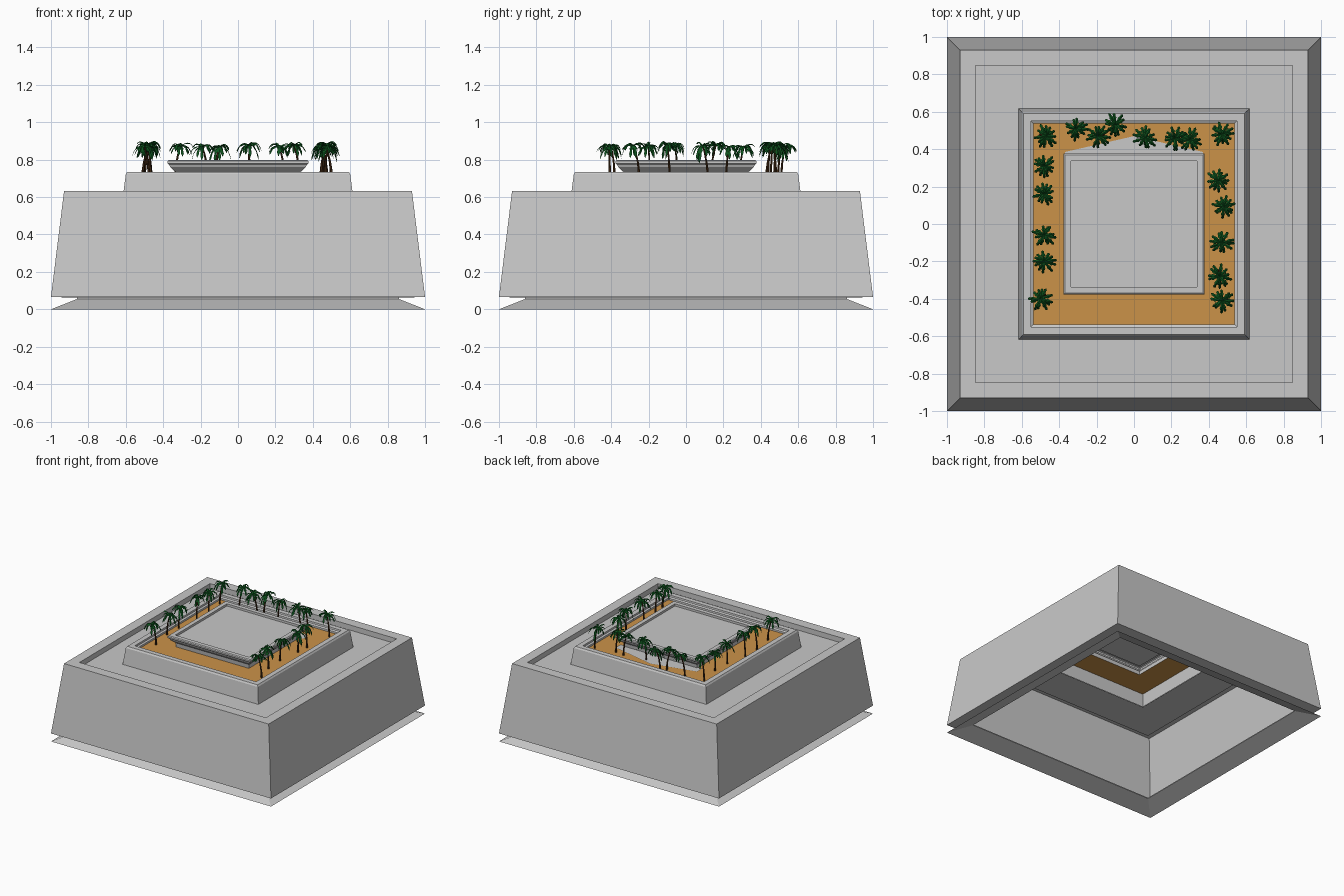
import bpy, bmesh, math, random
from mathutils import Vector

random.seed(4)
if "Cube" in bpy.data.objects:
    bpy.data.objects.remove(bpy.data.objects["Cube"])


def material(name, rgb):
    m = bpy.data.materials.new(name)
    m.use_nodes = True
    m.diffuse_color = (*rgb, 1)
    bsdf = m.node_tree.nodes["Principled BSDF"]
    bsdf.inputs["Base Color"].default_value = (*rgb, 1)
    bsdf.inputs["Roughness"].default_value = 0.9
    return m


STONE = material("pale_stone", (0.58, 0.58, 0.58))
SAND = material("sandy_soil", (0.6, 0.29, 0.066))
BARK = material("brown_bark", (0.06, 0.025, 0.008))
LEAF = material("palm_green", (0.004, 0.085, 0.012))


def finish(name, bm, *mats):
    me = bpy.data.meshes.new(name)
    bm.to_mesh(me)
    bm.free()
    ob = bpy.data.objects.new(name, me)
    for m in mats:
        me.materials.append(m)
    bpy.context.collection.objects.link(ob)
    return ob


def square_sweep(name, profile, mat, cap=False):
    """Sweep (half width, height) points round a square."""
    bm = bmesh.new()
    corners = [(-1, -1), (1, -1), (1, 1), (-1, 1)]
    rings = [[bm.verts.new((x * r, y * r, z)) for x, y in corners] for r, z in profile]
    for a, b in zip(rings, rings[1:]):
        for i in range(4):
            j = (i + 1) % 4
            bm.faces.new((a[i], a[j], b[j], b[i]))
    if cap:
        bm.faces.new(rings[-1])
    return finish(name, bm, mat)


# Hollow sloping block with flared foot and sunken roof terrace
FLOOR = 0.59
square_sweep("block_shell", [(1, 0), (0.86, 0.055), (0.86, 0.062), (1, 0.066),
                             (0.93, 0.632), (0.848, 0.632), (0.848, FLOOR),
                             (0.54, FLOOR)], STONE)

# Raised planter wall
square_sweep("planter_wall", [(0.617, FLOOR), (0.6, 0.722), (0.592, 0.735),
                              (0.552, 0.735), (0.55, 0.722), (0.538, 0.715),
                              (0.538, FLOOR)], STONE)

# Soil ring and the flared central plinth with a shallow tray top
SOIL = 0.70
square_sweep("soil_bed", [(0.54, SOIL), (0.33, SOIL)], SAND)
square_sweep("central_plinth", [(0.33, SOIL), (0.335, 0.735), (0.362, 0.76),
                                (0.367, 0.772), (0.377, 0.78), (0.377, 0.792),
                                (0.37, 0.798), (0.336, 0.798), (0.336, 0.78)],
             STONE, cap=True)

# Pointed paving behind the plinth
bm = bmesh.new()
bm.faces.new([bm.verts.new((x, y, SOIL + 0.005))
              for x, y in [(-0.37, 0.32), (0.37, 0.32), (0.37, 0.385), (0, 0.47), (-0.37, 0.385)]])
finish("rear_paving", bm, STONE)


def add_trunk(bm, base, top):
    """Tapered trunk that curves from base to top."""
    rings = []
    for k in range(5):
        t = k / 4
        c = base.lerp(top, t)
        c.xy = base.xy.lerp(top.xy, t * t)
        r = 0.008 - 0.004 * t
        rings.append([bm.verts.new(c + Vector((r * math.cos(a), r * math.sin(a), 0)))
                      for a in (math.tau * i / 6 for i in range(6))])
    for a, b in zip(rings, rings[1:]):
        for i in range(6):
            j = (i + 1) % 6
            bm.faces.new((a[i], a[j], b[j], b[i]))


def add_frond(bm, crown, angle, length, rise, droop):
    """Arching leaf folded along its spine, with a notched outline."""
    out = Vector((math.cos(angle), math.sin(angle), 0))
    side = Vector((-out.y, out.x, 0))
    rows = []
    for k, w in enumerate((0.003, 0.009, 0.006, 0.011, 0.006, 0.008, 0.001)):
        t = k / 6
        p = crown + out * length * t * (1 - 0.2 * t * t)
        p.z += rise * t - droop * t * t
        low = Vector((0, 0, -0.6 * w))
        rows.append([bm.verts.new(q) for q in (p + side * w + low, p, p - side * w + low)])
    for a, b in zip(rows, rows[1:]):
        for i in range(2):
            f = bm.faces.new((a[i], a[i + 1], b[i + 1], b[i]))
            f.material_index = 1


# Palms along the left, rear and right beds
west = [(-0.5, -0.4), (-0.48, -0.2), (-0.48, -0.06), (-0.48, 0.16), (-0.48, 0.31), (-0.47, 0.47)]
north = [(-0.31, 0.51), (-0.19, 0.47), (-0.1, 0.53), (0.06, 0.46), (0.22, 0.46), (0.3, 0.45)]
east = [(0.47, 0.48), (0.45, 0.23), (0.48, 0.09), (0.47, -0.1), (0.46, -0.28), (0.47, -0.41)]
for n, (x, y) in enumerate(west + north + east):
    bm = bmesh.new()
    crown = Vector((x, y, random.uniform(0.865, 0.88)))
    lean = random.uniform(0, math.tau)
    base = Vector((x + 0.03 * math.cos(lean), y + 0.03 * math.sin(lean), SOIL))
    base.y = min(base.y, 0.52)
    add_trunk(bm, base, crown)
    turn = random.uniform(0, math.tau)
    for i in range(12):
        add_frond(bm, crown, turn + math.tau * i / 12 + random.uniform(-0.2, 0.2),
                  random.uniform(0.065, 0.09), random.uniform(0.03, 0.09),
                  random.uniform(0.07, 0.12))
    finish(f"palm_{n + 1}", bm, BARK, LEAF)
